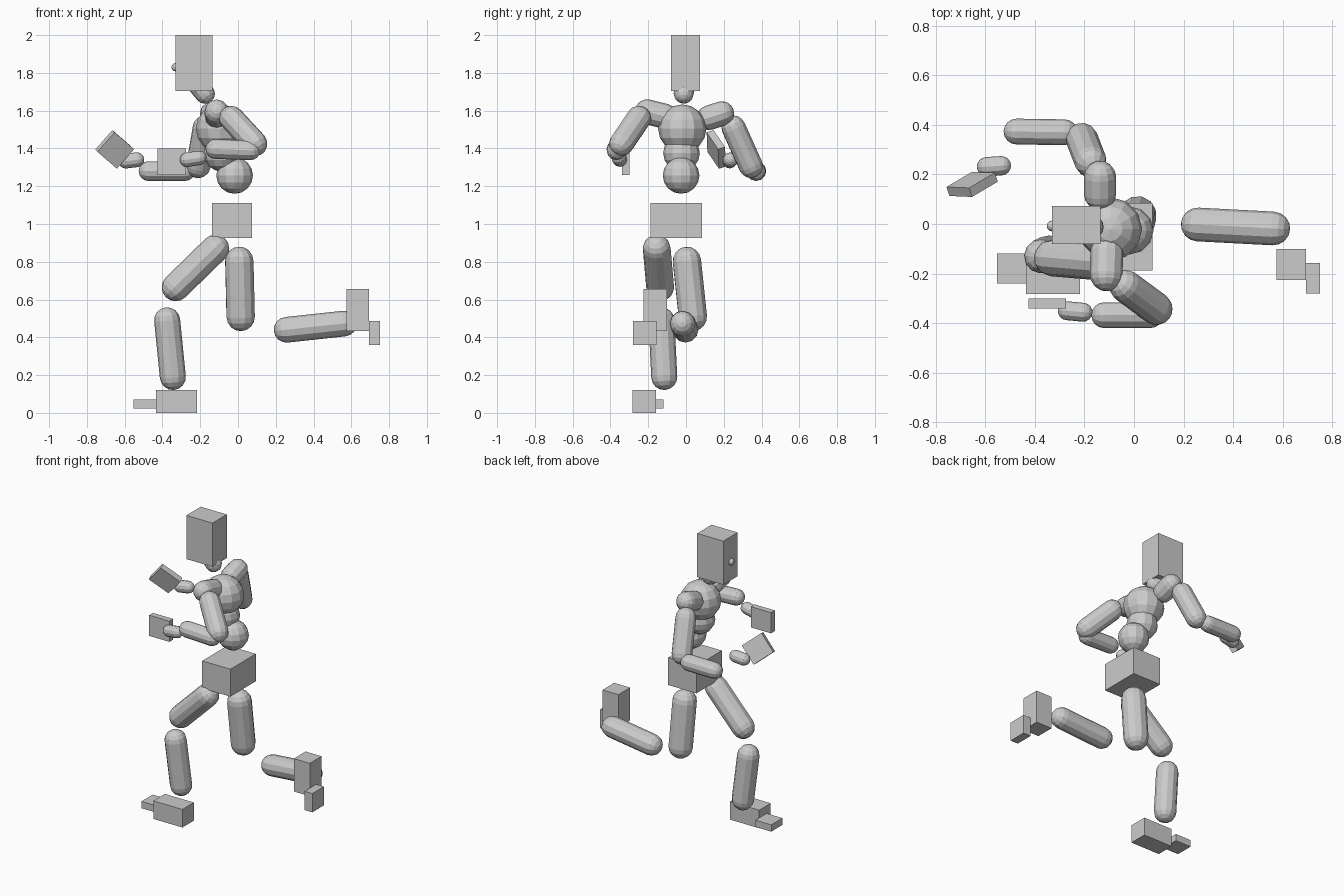
import bpy, bmesh
from mathutils import Vector, Matrix

cube = bpy.data.objects.get("Cube")
if cube:
    bpy.data.objects.remove(cube, do_unlink=True)

GREY = (0.6, 0.6, 0.6, 1.0)
mat = bpy.data.materials.new("plain grey")
mat.use_nodes = True
mat.diffuse_color = GREY
mat.node_tree.nodes["Principled BSDF"].inputs["Base Color"].default_value = GREY


def finish(name, bm, matrix):
    mesh = bpy.data.meshes.new(name)
    bm.to_mesh(mesh)
    bm.free()
    mesh.materials.append(mat)
    obj = bpy.data.objects.new(name, mesh)
    obj.matrix_world = matrix
    bpy.context.collection.objects.link(obj)
    return obj


def capsule(name, a, b, r):
    """Low-poly rod with round ends whose centres are a and b."""
    a, b = Vector(a), Vector(b)
    axis = b - a
    bm = bmesh.new()
    bmesh.ops.create_uvsphere(bm, u_segments=12, v_segments=8, radius=r)
    # split the equator so the middle becomes a straight tube
    ring = [e for e in bm.edges if all(abs(v.co.z) < r * 0.01 for v in e.verts)]
    if axis.length > 0.001:
        made = bmesh.ops.extrude_edge_only(bm, edges=ring)["geom"]
        bmesh.ops.delete(bm, geom=[f for f in bm.faces if f.calc_center_median().z > 0.01 * r],
                         context='FACES')
        moved = [v for v in made if isinstance(v, bmesh.types.BMVert) and v.is_valid]
        bmesh.ops.translate(bm, verts=moved, vec=(0, 0, axis.length))
        # upper dome mirrors the lower one
        low = [f for f in bm.faces if f.calc_center_median().z < -0.01 * r]
        dome = bmesh.ops.duplicate(bm, geom=low)["geom"]
        for v in (g for g in dome if isinstance(g, bmesh.types.BMVert)):
            v.co.z = axis.length - v.co.z
        bmesh.ops.remove_doubles(bm, verts=bm.verts[:], dist=0.0005)
        bmesh.ops.recalc_face_normals(bm, faces=bm.faces[:])
    turn = axis.to_track_quat('Z', 'Y').to_matrix().to_4x4() if axis.length else Matrix()
    return finish(name, bm, Matrix.Translation(a) @ turn)


def box(name, x, y, z):
    """Upright box from its extent along each axis."""
    bm = bmesh.new()
    bmesh.ops.create_cube(bm, size=1)
    spans = (x, y, z)
    bmesh.ops.scale(bm, verts=bm.verts[:], vec=[s[1] - s[0] for s in spans])
    return finish(name, bm, Matrix.Translation([sum(s) / 2 for s in spans]))


# head and neck
box("head", (-0.33, -0.135), (-0.08, 0.073), (1.705, 2.0))
capsule("nose", (-0.33, -0.008, 1.83), (-0.33, -0.008, 1.83), 0.022)
capsule("neck", (-0.175, -0.012, 1.69), (-0.24, -0.01, 1.77), 0.053)

# torso
capsule("chest", (-0.095, -0.02, 1.505), (-0.095, -0.02, 1.505), 0.128)
capsule("waist", (-0.085, -0.024, 1.375), (-0.085, -0.024, 1.375), 0.097)
capsule("abdomen", (-0.018, -0.026, 1.257), (-0.018, -0.026, 1.257), 0.097)
box("pelvis", (-0.137, 0.074), (-0.187, 0.085), (0.925, 1.11))

# forward leg
capsule("forward_thigh", (-0.12, -0.155, 0.87), (-0.33, -0.137, 0.665), 0.074)
capsule("forward_shin", (-0.375, -0.13, 0.49), (-0.345, -0.115, 0.19), 0.069)
box("forward_foot", (-0.435, -0.217), (-0.283, -0.16), (0, 0.122))
box("forward_toes", (-0.553, -0.435), (-0.24, -0.12), (0.024, 0.07))

# trailing leg
capsule("trailing_thigh", (0.007, 0.005, 0.803), (0.014, 0.036, 0.51), 0.077)
capsule("trailing_shin", (0.257, -0.002, 0.44), (0.562, -0.018, 0.473), 0.068)
box("trailing_foot", (0.575, 0.694), (-0.225, -0.1), (0.433, 0.655))
box("trailing_toes", (0.694, 0.751), (-0.28, -0.157), (0.36, 0.487))

# arm on the near side
capsule("near_shoulder", (-0.11, -0.11, 1.57), (-0.112, -0.205, 1.594), 0.066)
capsule("near_upper_arm", (-0.035, -0.25, 1.56), (0.09, -0.342, 1.425), 0.066)
capsule("near_forearm", (0.066, -0.368, 1.39), (-0.12, -0.368, 1.397), 0.052)
capsule("near_wrist", (-0.205, -0.356, 1.35), (-0.27, -0.35, 1.34), 0.038)
box("near_hand", (-0.425, -0.274), (-0.34, -0.3), (1.26, 1.4))

# arm on the far side
capsule("far_shoulder", (-0.137, 0.12, 1.562), (-0.137, 0.19, 1.585), 0.065)
capsule("far_upper_arm", (-0.175, 0.252, 1.51), (-0.21, 0.343, 1.308), 0.065)
capsule("far_forearm", (-0.28, 0.37, 1.28), (-0.474, 0.373, 1.28), 0.052)
capsule("far_wrist", (-0.535, 0.235, 1.34), (-0.595, 0.231, 1.333), 0.039)

# far hand: the same box turned to follow the wrist
hand = box("far_hand", (-0.075, 0.075), (-0.02, 0.02), (-0.069, 0.069))
along = Vector((0.11, 0.065, -0.095)).normalized()
up = Vector((0.085, -0.01, 0.116))
up = (up - along * up.dot(along)).normalized()
turn = Matrix((along, up.cross(along), up)).transposed().to_4x4()
hand.matrix_world = Matrix.Translation((-0.653, 0.16, 1.395)) @ turn
